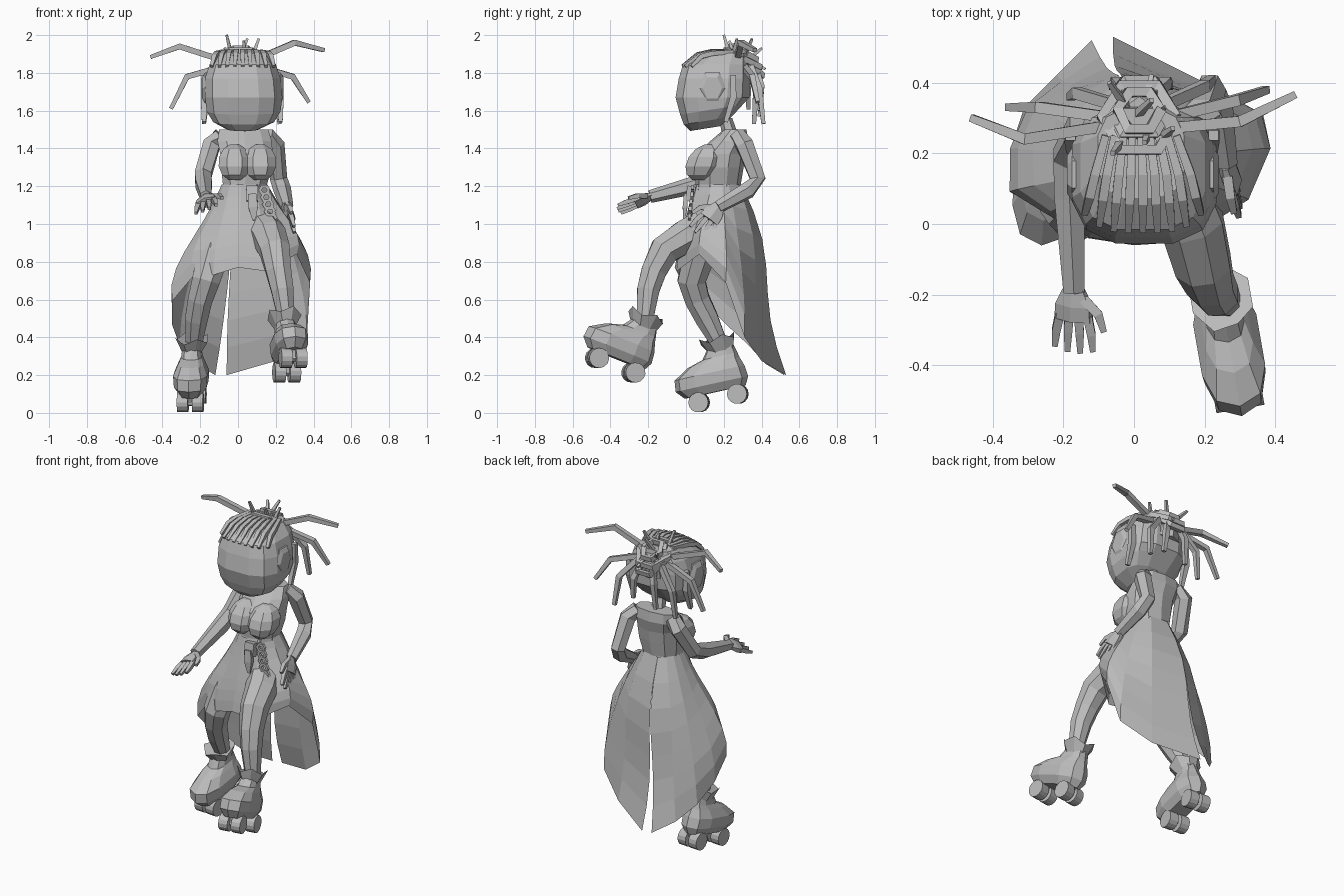
import bpy
import bmesh
from math import sin, cos, pi, atan2, radians, copysign
from mathutils import Vector, Matrix, Euler

if "Cube" in bpy.data.objects:
    bpy.data.objects.remove(bpy.data.objects["Cube"], do_unlink=True)

grey = bpy.data.materials.new("plain grey")
grey.use_nodes = True
grey.diffuse_color = (.5, .5, .5, 1)
grey.node_tree.nodes["Principled BSDF"].inputs["Base Color"].default_value = (.5, .5, .5, 1)


def make(name, rows, closed=True, caps=True):
    """Skin a list of equal point rows into one flat shaded mesh object."""
    bm = bmesh.new()
    grid = [[bm.verts.new(point) for point in row] for row in rows]
    count = len(rows[0])
    for low, high in zip(grid, grid[1:]):
        for i in range(count if closed else count - 1):
            j = (i + 1) % count
            bm.faces.new((low[i], low[j], high[j], high[i]))
    if caps:
        bm.faces.new(grid[0][::-1])
        bm.faces.new(grid[-1])
    bmesh.ops.recalc_face_normals(bm, faces=bm.faces)
    mesh = bpy.data.meshes.new(name)
    bm.to_mesh(mesh)
    bm.free()
    mesh.materials.append(grey)
    obj = bpy.data.objects.new(name, mesh)
    bpy.context.scene.collection.objects.link(obj)
    return obj


def loft(name, rings, sides=10, boxy=1.0):
    """Stack horizontal rings given as (centre x, centre y, z, radius x, radius y)."""
    def soft(value):
        return copysign(abs(value) ** boxy, value)
    rows = []
    for cx, cy, z, rx, ry in rings:
        angles = [2 * pi * (i + .5) / sides for i in range(sides)]
        rows.append([(cx + rx * soft(cos(a)), cy + ry * soft(sin(a)), z) for a in angles])
    return make(name, rows)


def tube(name, points, radii, sides=6, flat=1.0, across=None):
    """Sweep a ring along a path; flat squashes it at right angles to across."""
    points = [Vector(p) for p in points]
    if across is None:
        span = points[-1] - points[0]
        axis = min(range(3), key=lambda k: abs(span[k]))
        across = [float(k == axis) for k in range(3)]
    rows = []
    for i, point in enumerate(points):
        way = (points[min(i + 1, len(points) - 1)] - points[max(i - 1, 0)]).normalized()
        side = Vector(across)
        side = (side - way * side.dot(way)).normalized()
        other = way.cross(side) * flat
        angles = [2 * pi * (k + .5) / sides for k in range(sides)]
        rows.append([point + radii[i] * (side * cos(a) + other * sin(a)) for a in angles])
    return make(name, rows)


# Head, neck and torso
head = loft("head", [(.025, .1, 1.505, .085, .08), (.03, .115, 1.545, .165, .13),
                     (.03, .135, 1.6, .2, .17), (.03, .14, 1.67, .21, .2),
                     (.025, .15, 1.77, .205, .193), (.025, .16, 1.845, .18, .18),
                     (.02, .2, 1.905, .125, .13)], 12, .7)
for vert in head.data.vertices:  # chin sits lower than the nape
    if vert.co.z < 1.65:
        vert.co.z += (vert.co.y - .1) * .16
loft("neck", [(.035, .24, 1.45, .045, .045), (.035, .21, 1.56, .035, .035)], 6)
loft("torso", [(.03, .16, .93, .1, .09), (.03, .16, 1.1, .14, .13),
               (.037, .17, 1.21, .122, .12), (.045, .175, 1.3, .14, .13),
               (.045, .185, 1.37, .145, .13), (.035, .23, 1.44, .15, .1),
               (.03, .26, 1.5, .135, .06)], 10, .85)
for side, x in (("left", .118), ("right", -.018)):
    rings = [(x, .095 + .03 * sin(a), 1.325 + .1 * sin(a), .092 * cos(a), .1 * cos(a))
             for a in (-1.2, -.7, -.2, .3, .8, 1.3)]
    loft(side + "_chest", rings, 8, .85)

# Six sided ears
for side, x in (("left", .225), ("right", -.175)):
    out = copysign(.03, x)
    tube(side + "_ear", [(x - out, .14, 1.72), (x, .14, 1.72), (x + out / 2, .14, 1.72)],
         [.095, .095, .065], 6, .8, (0, 0, 1))

# Braided ridges from hairline to bun
for i in range(9):
    k = (i - 4) / 4
    path = [(.025 + k * .165, -.02 + .05 * k ** 4, 1.835),
            (.025 + k * .15, .06 + .02 * k * k, 1.897 - .01 * k * k),
            (.025 + k * .135, .14, 1.915 - .012 * k * k),
            (.02 + k * .1, .25, 1.912)]
    tube("braid_ridge", path, [.012, .018, .018, .015], 4, 1, (1, 0, 0))

# Wrapped bun of hexagonal loops, leaning back
for radius, y, z, tilt in ((.105, .3, 1.875, .5), (.085, .33, 1.85, .9), (.06, .32, 1.9, .6)):
    path = [Vector((.015 + radius * cos(a), y + radius * sin(a), z - tilt * radius * sin(a)))
            for a in [pi * k / 3 for k in range(7)]]
    tube("bun_loop", path, [.021] * 7, 4, 1, (0, 0, 1))
loft("bun_core", [(.015, .31, 1.74, .08, .06), (.015, .31, 1.83, .08, .08),
                  (.015, .3, 1.88, .05, .06)], 6)

# Loose locks radiating from the bun
locks = [((-.06, .28, 1.86), (-.31, .24, 1.94), (-.46, .3, 1.885)),
         ((.09, .27, 1.87), (.3, .29, 1.96), (.455, .365, 1.92)),
         ((-.06, .3, 1.84), (-.27, .33, 1.78), (-.355, .33, 1.61)),
         ((.09, .3, 1.84), (.29, .35, 1.78), (.375, .38, 1.645)),
         ((-.06, .34, 1.83), (-.16, .37, 1.7), (-.18, .36, 1.53)),
         ((.09, .34, 1.84), (.2, .39, 1.71), (.22, .41, 1.53)),
         ((-.02, .36, 1.85), (-.05, .4, 1.73), (-.06, .39, 1.57)),
         ((.05, .36, 1.85), (.09, .4, 1.73), (.1, .39, 1.6))]
for path in locks:
    tube("loose_lock", path, [.022, .022, .015], 4)
for x, y, tip in ((-.03, .24, (-.06, .2, 2)), (.07, .24, (.11, .27, 1.98)),
                  (.0, .3, (.05, .35, 1.98)), (.03, .33, (.05, .42, 1.82)),
                  (-.02, .33, (-.07, .4, 1.93)), (.04, .26, (.03, .23, 1.97))):
    tube("bun_spike", [(x, y, 1.87), tip], [.017, .009], 4)
for side, x in (("left", .225), ("right", -.18)):
    tube(side + "_temple_lock", [(x, .25, 1.79), (x, .25, 1.67), (x, .21, 1.54)],
         [.02, .024, .016], 4)

# Long skirt, split at the back and short in front
hem = [(-.09, .52, .2), (-.22, .42, .26), (-.31, .33, .36), (-.35, .21, .47),
       (-.35, .09, .59), (-.24, .03, .72), (-.13, -.04, .73), (.0, -.06, .77),
       (.15, -.05, .75), (.31, .07, .84), (.38, .21, .69), (.365, .31, .4),
       (.2, .4, .275), (-.09, .53, .2)]
rows = []
for step in range(8):
    t = step / 7
    row = []
    for i, (x, y, z) in enumerate(hem):
        a = atan2(y - .15, x - .03)
        waist = Vector((.035 + .122 * cos(a), .17 + .13 * sin(a), 1.21))
        point = waist.lerp(Vector((x, y, z)), t)
        back = max(sin(a), 0)
        swell = .055 * sin(pi * t * t) * cos(a) ** 2 + .034 * sin(2 * pi * t) * back
        swell += .05 * sin(pi * t) * back * abs(cos(a))
        point += Vector((cos(a), sin(a), 0)) * swell
        if i in (0, len(hem) - 1):
            point.x = -.005 - .085 * t + (.03 if i else -.03) * t ** 3
        row.append(point)
    rows.append(row)
make("skirt", rows, closed=False, caps=False)

# Belt pouch, tag and hanging chain
tube("belt_clasp", [(.075, .03, 1.2), (.075, .015, 1.12)], [.045, .042], 4, .7, (1, 0, 0))
tube("belt_tag", [(.075, .0, 1.16), (.08, -.005, 1.09), (.085, -.01, 1.02)],
     [.03, .036, .012], 4, .5, (1, 0, 0))
for i in range(5):
    centre = Vector((.14 + .01 * i, .035 - .004 * i, 1.18 - .038 * i))
    path = [centre + Vector((.024 * cos(a), 0, .022 * sin(a)))
            for a in [pi * k / 3 for k in range(7)]]
    tube("chain_link", path, [.012] * 7, 4, 1, (0, 1, 0))

# Arms
tube("left_arm", [(.15, .27, 1.47), (.195, .31, 1.42), (.215, .38, 1.24),
                  (.235, .33, 1.18), (.26, .17, 1.09)], [.045, .052, .046, .047, .034])
tube("right_arm", [(-.09, .27, 1.47), (-.14, .28, 1.42), (-.185, .19, 1.26),
                   (-.182, .08, 1.215), (-.17, -.19, 1.145)], [.045, .052, .05, .05, .034])


def hand(side, wrist, way, across):
    wrist, way, across = Vector(wrist), Vector(way).normalized(), Vector(across).normalized()
    tube(side + "_palm", [wrist - way * .01, wrist + way * .04, wrist + way * .085],
         [.034, .06, .062], 6, .45, across)
    for k in (-1.5, -.5, .5, 1.5):
        tube(side + "_finger", [wrist + way * .07 + across * k * .028,
                                wrist + way * .125 + across * k * .036,
                                wrist + way * (.19 - .01 * abs(k)) + across * k * .039],
             [.018, .017, .011], 4)
    tube(side + "_thumb", [wrist + way * .02 + across * .03, wrist + way * .06 + across * .075,
                           wrist + way * .11 + across * .092], [.02, .018, .012], 4)


hand("left", (.26, .17, 1.09), (.2, -.55, -.75), (0, -.8, .6))
hand("right", (-.17, -.19, 1.145), (0, -.93, -.38), (1, -.15, .4))

# Legs
tube("left_leg", [(.11, .13, 1.01), (.165, .0, .935), (.195, -.115, .86), (.215, -.17, .75),
                  (.235, -.2, .65), (.26, -.22, .47)], [.095, .095, .085, .072, .064, .044], 8)
tube("right_leg", [(-.07, .14, 1.0), (-.13, .07, .84), (-.17, .03, .7), (-.2, .06, .6),
                   (-.22, .11, .5), (-.235, .185, .35)], [.09, .09, .08, .07, .065, .044], 8)


# Roller boots, built level around the wheel centre and then tilted
def roller_boot(side, place, pitch, yaw):
    parts = [loft(side + "_boot", [(0, -.01, .035, .06, .165), (0, -.018, .08, .09, .197),
                                   (0, -.018, .14, .094, .19), (0, .015, .19, .07, .14),
                                   (0, .055, .215, .056, .095), (0, .068, .27, .05, .068)],
                  10, .75)]
    cuff = loft(side + "_cuff", [(0, .068, .23, .05, .065), (0, .06, .295, .092, .1)], 8)
    for vert in list(cuff.data.vertices)[-8::2]:
        vert.co.z += .03
    parts.append(cuff)
    for y in (-.105, .105):
        parts.append(tube(side + "_axle", [(-.05, y, 0), (.05, y, 0)], [.02, .02], 6))
        parts.append(loft(side + "_truck", [(0, y, 0, .02, .025), (0, y, .05, .035, .05)], 4))
        for x in (-.04, .04):
            parts.append(tube(side + "_wheel", [(x - .029, y, 0), (x + .029, y, 0)],
                              [.053, .053], 14))
    turn = Euler((radians(pitch), 0, radians(yaw))).to_matrix().to_4x4()
    for part in parts:
        part.data.transform(Matrix.Translation(place) @ turn)


roller_boot("left", (.275, -.375, .252), -21.5, 10)
roller_boot("right", (-.245, .172, .078), 12.4, -4)
